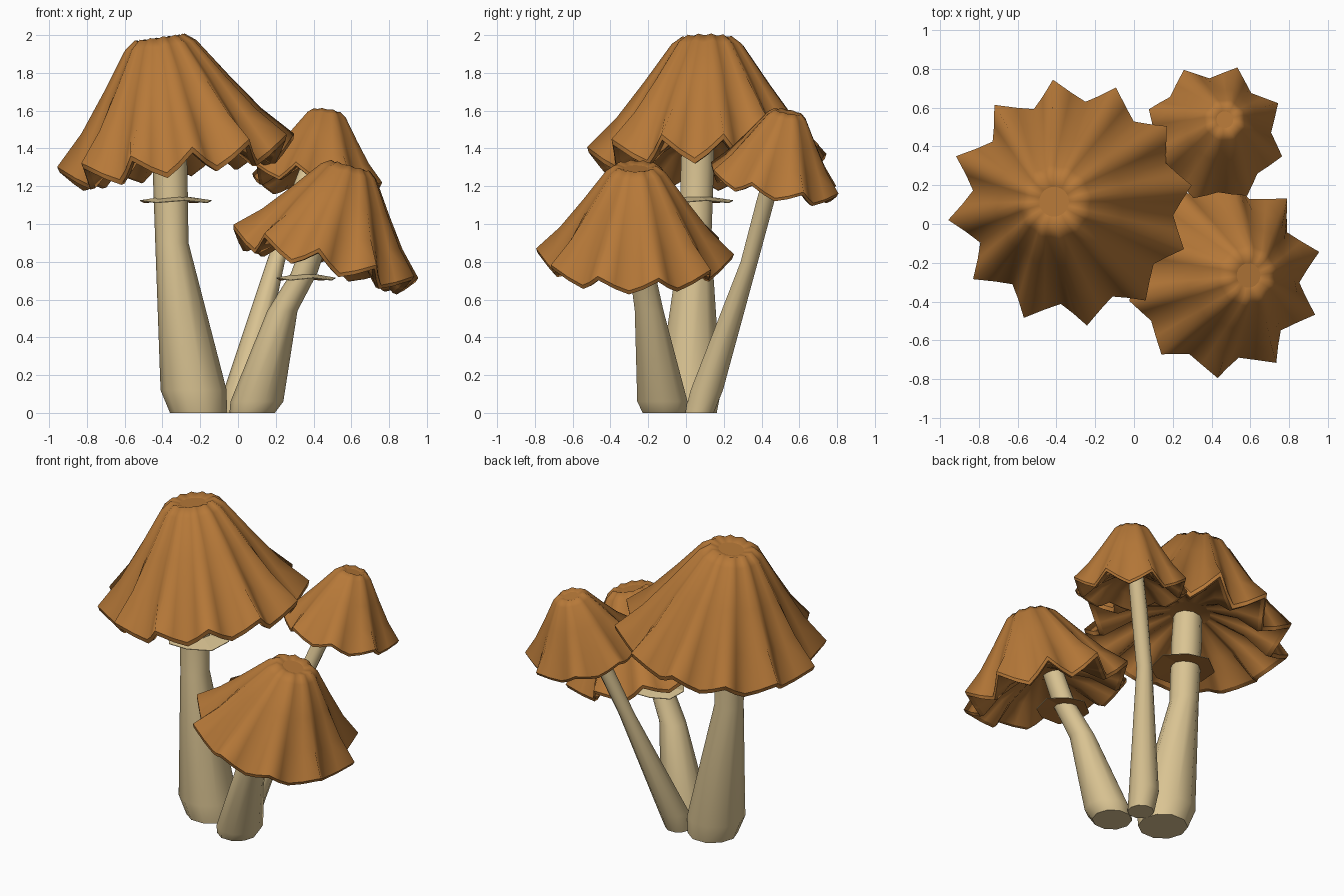
import bpy
import bmesh
from math import sin, cos, pi, radians
from mathutils import Vector

cube = bpy.data.objects.get("Cube")
if cube:
    bpy.data.objects.remove(cube, do_unlink=True)


def make_material(name, rgb):
    mat = bpy.data.materials.new(name)
    mat.use_nodes = True
    color = (*rgb, 1)
    mat.diffuse_color = color
    mat.node_tree.nodes["Principled BSDF"].inputs["Base Color"].default_value = color
    return mat


CAP = make_material("cap brown", (0.47, 0.19, 0.04))
STEM = make_material("stem cream", (0.70, 0.55, 0.29))


def finish(bm, name, materials):
    bmesh.ops.recalc_face_normals(bm, faces=bm.faces)
    mesh = bpy.data.meshes.new(name)
    bm.to_mesh(mesh)
    bm.free()
    for mat in materials:
        mesh.materials.append(mat)
    obj = bpy.data.objects.new(name, mesh)
    bpy.context.collection.objects.link(obj)
    return obj


def bridge(bm, a, b):
    n = len(a)
    return [bm.faces.new((a[i], a[(i + 1) % n], b[(i + 1) % n], b[i])) for i in range(n)]


# Cap rows from the crown over the rim to the shallow underside:
# radius, height, flute depth
CAP_ROWS = [(0.12, 0.965, 0.0), (0.21, 1.0, 0.35), (0.30, 0.93, 0.35),
            (0.53, 0.585, 0.38), (0.76, 0.26, 0.6), (1.0, 0.0, 1.0),
            (0.985, -0.05, 1.0), (0.93, -0.055, 1.0), (0.6, 0.06, 0.7),
            (0.2, 0.16, 0.3)]
RIM_ROWS = (0, 5, 6, 7)
FLUTE = (0, 0.62, 1, 0.62)  # cross-section between two ridges


def make_cap(name, center, axis, radius, points, turn):
    axis = Vector(axis)
    height = axis.length
    tilt = Vector((0, 0, 1)).rotation_difference(axis)
    count = points * len(FLUTE)
    bm = bmesh.new()
    rows = []
    for r, h, depth in CAP_ROWS:
        row = []
        for i in range(count):
            f = FLUTE[i % len(FLUTE)] * depth
            angle = radians(turn) + 2 * pi * i / count
            rr = r * radius * (1 - 0.18 * f)
            z = h * height - 0.18 * radius * f * r
            row.append(bm.verts.new(Vector(center) + tilt @ Vector((rr * cos(angle), rr * sin(angle), z))))
        rows.append(row)
    for a, b in zip(rows, rows[1:]):
        bridge(bm, a, b)
    bm.faces.new(rows[0])
    bm.faces.new(rows[-1])
    for face in bm.faces:
        face.smooth = True
    # Soft flutes, crisp rim and crown
    rims = [set(rows[k]) for k in RIM_ROWS]
    for edge in bm.edges:
        if any(set(edge.verts) <= rim for rim in rims):
            edge.smooth = False
    return finish(bm, name, [CAP])


def make_stem(name, path, sides=10):
    bm = bmesh.new()
    rows = [[bm.verts.new((x + r * cos(2 * pi * i / sides), y + r * sin(2 * pi * i / sides), z))
             for i in range(sides)] for x, y, z, r in path]
    for a, b in zip(rows, rows[1:]):
        for face in bridge(bm, a, b):
            face.smooth = True
    for row in (rows[0], rows[-1]):
        for edge in bm.faces.new(row).edges:
            edge.smooth = False
    return finish(bm, name, [STEM])


def make_ring(name, center, outer, inner, sides=8):
    # Thin skirt: cream above, brown below
    bm = bmesh.new()
    rows = []
    for r, z in ((inner, 0.024), (outer, 0.0), (outer, -0.004), (inner, 0.012)):
        row = []
        for i in range(sides):
            a = 2 * pi * (i + 0.3) / sides
            wave = 0.006 * (-1) ** i if r == outer else 0
            row.append(bm.verts.new(Vector(center) + Vector((r * cos(a), r * sin(a), z + wave))))
        rows.append(row)
    for k in range(4):
        for face in bridge(bm, rows[k], rows[(k + 1) % 4]):
            face.material_index = 1 if k == 2 else 0
    return finish(bm, name, [STEM, CAP])


# Tall mushroom
make_cap("tall_cap", (-0.33, 0.11, 1.39), (-0.085, 0.005, 0.6), 0.64, 12, 8)
make_stem("tall_stem", [(-0.21, 0.02, 0, 0.15), (-0.235, 0.02, 0.12, 0.175),
                        (-0.35, 0.05, 0.9, 0.088), (-0.36, 0.06, 1.3, 0.092),
                        (-0.38, 0.07, 1.8, 0.08)])
make_ring("tall_stem_ring", (-0.33, 0.06, 1.12), 0.195, 0.07)

# Middle mushroom at the front
make_cap("middle_cap", (0.465, -0.27, 0.855), (0.13, 0.005, 0.455), 0.525, 10, 14)
make_stem("middle_stem", [(0.075, -0.115, 0, 0.12), (0.10, -0.125, 0.06, 0.14),
                          (0.235, -0.195, 0.54, 0.08), (0.35, -0.23, 0.74, 0.07),
                          (0.46, -0.26, 1.05, 0.065)])
make_ring("middle_stem_ring", (0.36, -0.235, 0.71), 0.16, 0.055)

# Slim mushroom at the back
make_cap("slim_cap", (0.42, 0.47, 1.245), (0.05, 0.07, 0.352), 0.365, 8, 26)
make_stem("slim_stem", [(0.005, 0.07, 0, 0.08), (0.015, 0.11, 0.12, 0.09),
                        (0.2, 0.335, 0.8, 0.048), (0.31, 0.42, 1.12, 0.05),
                        (0.42, 0.5, 1.42, 0.045)])
